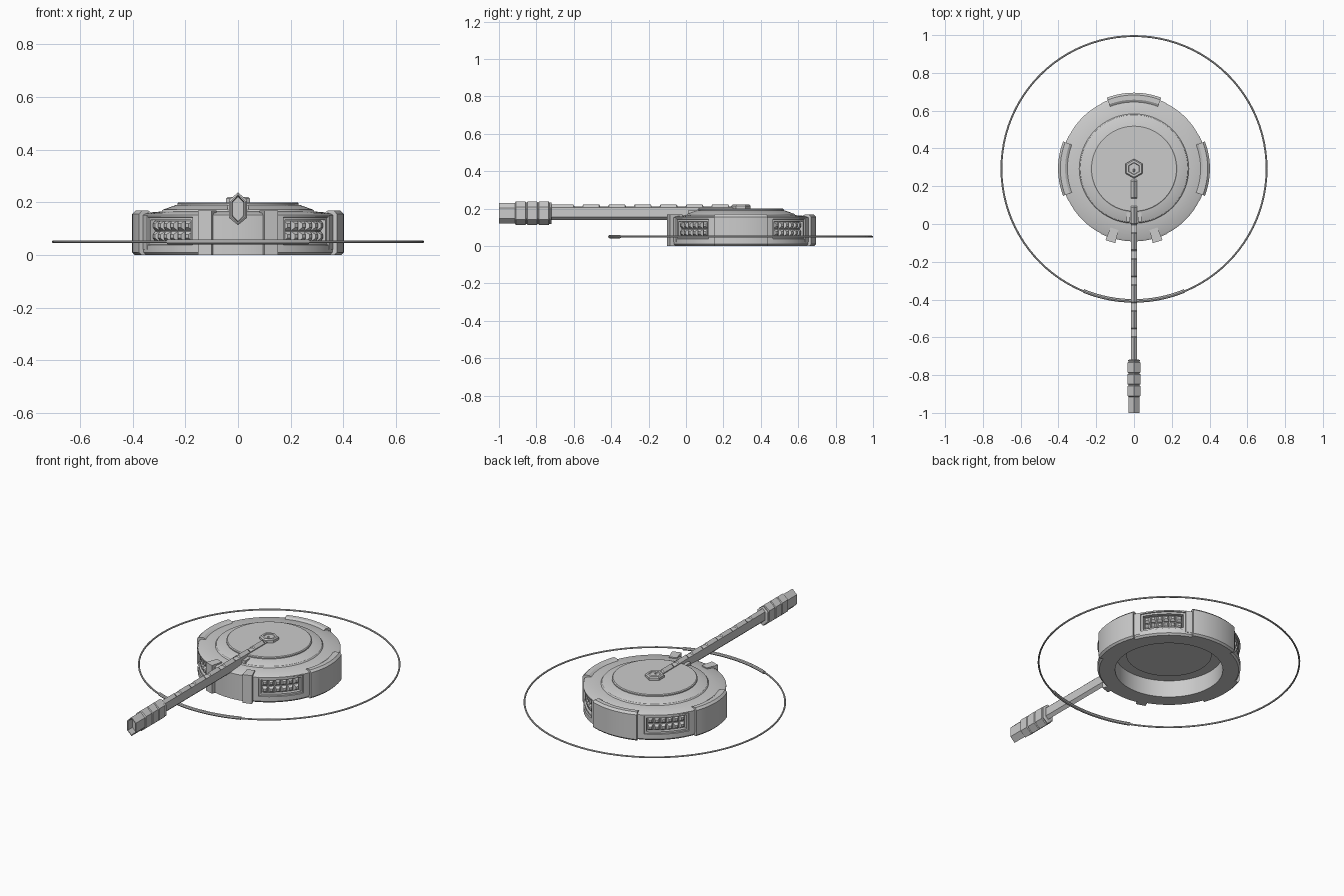
import bpy, bmesh, math
from mathutils import Vector

if "Cube" in bpy.data.objects:
    bpy.data.objects.remove(bpy.data.objects["Cube"])

CY = 0.293  # centre of the round body along y


def finish(name, bm, smooth=False):
    bmesh.ops.recalc_face_normals(bm, faces=bm.faces)
    me = bpy.data.meshes.new(name)
    bm.to_mesh(me)
    bm.free()
    ob = bpy.data.objects.new(name, me)
    bpy.context.collection.objects.link(ob)
    if smooth:
        bpy.ops.object.select_all(action='DESELECT')
        ob.select_set(True)
        bpy.context.view_layer.objects.active = ob
        bpy.ops.object.shade_smooth_by_angle(angle=math.radians(30))
    return ob


def polar(r, deg, z):
    a = math.radians(deg)
    return Vector((r * math.cos(a), CY + r * math.sin(a), z))


def skin(bm, sections, loop=False, caps=True):
    """Join closed cross-sections into a solid."""
    rows = [[bm.verts.new(p) for p in s] for s in sections]
    n, m = len(rows), len(rows[0])
    for i in range(n if loop else n - 1):
        a, b = rows[i], rows[(i + 1) % n]
        for j in range(m):
            k = (j + 1) % m
            bm.faces.new((a[j], a[k], b[k], b[j]))
    if caps and not loop:
        bm.faces.new(rows[0])
        bm.faces.new(rows[-1])


def arc(name, profile, a0, a1, n=12):
    """Sweep a closed (r, z) profile about the body axis."""
    bm = bmesh.new()
    full = a1 - a0 >= 360
    count = n if full else n + 1
    skin(bm, [[polar(r, a0 + (a1 - a0) * i / n, z) for r, z in profile]
              for i in range(count)], loop=full)
    return finish(name, bm, True)


def rect(r0, r1, z0, z1):
    return [(r0, z0), (r1, z0), (r1, z1), (r0, z1)]


def box(name, x0, x1, y0, y1, z0, z1):
    bm = bmesh.new()
    skin(bm, [[(x0, y, z0), (x1, y, z0), (x1, y, z1), (x0, y, z1)] for y in (y0, y1)])
    return finish(name, bm)


# Round body: hollow underside, recessed waist, sloping shoulder
arc("body_shell", [(0.29, 0.0), (0.375, 0.0), (0.385, 0.01), (0.385, 0.038),
                   (0.355, 0.045), (0.355, 0.137), (0.385, 0.144), (0.385, 0.152),
                   (0.375, 0.158), (0.29, 0.165), (0.285, 0.172), (0.235, 0.19),
                   (0.225, 0.19), (0.225, 0.10), (0.29, 0.10)], 0, 360, 72)
bm = bmesh.new()
skin(bm, [[polar(r, i * 5, z) for i in range(72)]
          for r, z in ((0.23, 0.095), (0.23, 0.196), (0.225, 0.2))])
finish("top_plate", bm, True)

# Three wrap-around bumpers
pad = [(0.345, 0.0), (0.392, 0.0), (0.402, 0.01), (0.402, 0.156),
       (0.39, 0.168), (0.365, 0.168), (0.345, 0.155)]
for nm, a in (("right", 0), ("back", 90), ("left", 180)):
    arc(nm + "_bumper", pad, a - 21, a + 21, 14)

# Four studded windows with frames
for w, a in enumerate((45, 135, 225, 315)):
    for s in (-1, 1):
        lo, hi = sorted((a + s * 18.5, a + s * 24.5))
        arc(f"window_side_{w}", rect(0.35, 0.387, 0.02, 0.152), lo, hi, 3)
        lo, hi = sorted((a + s * 16.8, a + s * 18.5))
        arc(f"window_inner_side_{w}", rect(0.35, 0.378, 0.045, 0.14), lo, hi, 1)
    arc(f"window_sill_{w}", rect(0.35, 0.378, 0.038, 0.05), a - 18.5, a + 18.5)
    arc(f"window_lintel_{w}", rect(0.35, 0.378, 0.132, 0.144), a - 18.5, a + 18.5)
    bm = bmesh.new()
    for i in range(6):
        for j in range(2):
            ca, cz = a + (i - 2.5) * 5.5, 0.0705 + j * 0.041
            skin(bm, [[polar(r, ca + u * da, cz + v * dz)
                       for u, v in ((-1, -1), (1, -1), (1, 1), (-1, 1))]
                      for r, da, dz in ((0.35, 2.4, 0.018), (0.36, 2.4, 0.018),
                                        (0.373, 1.1, 0.007))])
    finish(f"window_studs_{w}", bm)

# Front panel and its two posts
arc("front_panel", rect(0.34, 0.385, 0.0, 0.152), 253, 287)
for s in (-1, 1):
    arc("front_post", rect(0.335, 0.407, 0.0, 0.168), 270 + s * 18 - 3.8, 270 + s * 18 + 3.8, 1)


# Bar and grip: elongated hexagon sections along y
def hexa(y, w, top, bot, shoulder):
    return [(0, y, top), (w, y, top - shoulder), (w, y, bot + shoulder),
            (0, y, bot), (-w, y, bot + shoulder), (-w, y, top - shoulder)]


bm = bmesh.new()
secs = [hexa(-0.73, 0.017, 0.221, 0.14, 0.016)]
for i in range(7):
    y = -0.602 + i * 0.138
    for dy, t in ((0, 0.221), (0.006, 0.21), (0.046, 0.21), (0.052, 0.221)):
        s = hexa(y + dy, 0.017, t, 0.14, 0.016)
        for k in (1, 5):
            s[k] = (s[k][0], s[k][1], 0.205)
        secs.append(s)
secs.append(hexa(0.29, 0.017, 0.221, 0.14, 0.016))
skin(bm, secs)
finish("bar", bm)

bm = bmesh.new()
T, B = 0.237, 0.113
secs = [hexa(-0.96, 0.021, 0.222, 0.128, 0.022), hexa(-1.0, 0.023, 0.226, 0.124, 0.024),
        hexa(-1.0, 0.029, T - 0.006, B + 0.006, 0.028), hexa(-0.915, 0.029, T - 0.006, B + 0.006, 0.028)]
for y in (-0.91, -0.848, -0.786):
    secs += [hexa(y, 0.034, T, B, 0.028), hexa(y + 0.052, 0.034, T, B, 0.028),
             hexa(y + 0.055, 0.030, T - 0.005, B + 0.005, 0.028),
             hexa(y + 0.059, 0.030, T - 0.005, B + 0.005, 0.028)]
secs += [hexa(-0.722, 0.034, T - 0.003, B + 0.003, 0.028), hexa(-0.718, 0.025, 0.23, 0.12, 0.028)]
skin(bm, secs)
finish("grip", bm)

# Cheeks where the bar enters the dome
for s in (-1, 1):
    x0, x1 = sorted((s * 0.02, s * 0.04))
    box("bar_cheek", x0, x1, 0.01, 0.075, 0.15, 0.19)

# Hexagonal hub with a raised nut
bm = bmesh.new()
skin(bm, [[polar(r, 30 + i * 60, z) for i in range(6)]
          for r, z in ((0.052, 0.19), (0.052, 0.214), (0.045, 0.221),
                       (0.033, 0.221), (0.03, 0.216))])
finish("hub", bm)


# Thin hoop with a thicker grip at the front
def circle(r, t, n=8):
    return [(r + t * math.cos(2 * math.pi * i / n), 0.05 + t * math.sin(2 * math.pi * i / n))
            for i in range(n)]


arc("hoop", circle(0.702, 0.005), 0, 360, 96)
arc("hoop_grip", circle(0.7, 0.0095), 270 - 22.5, 270 + 22.5, 16)
